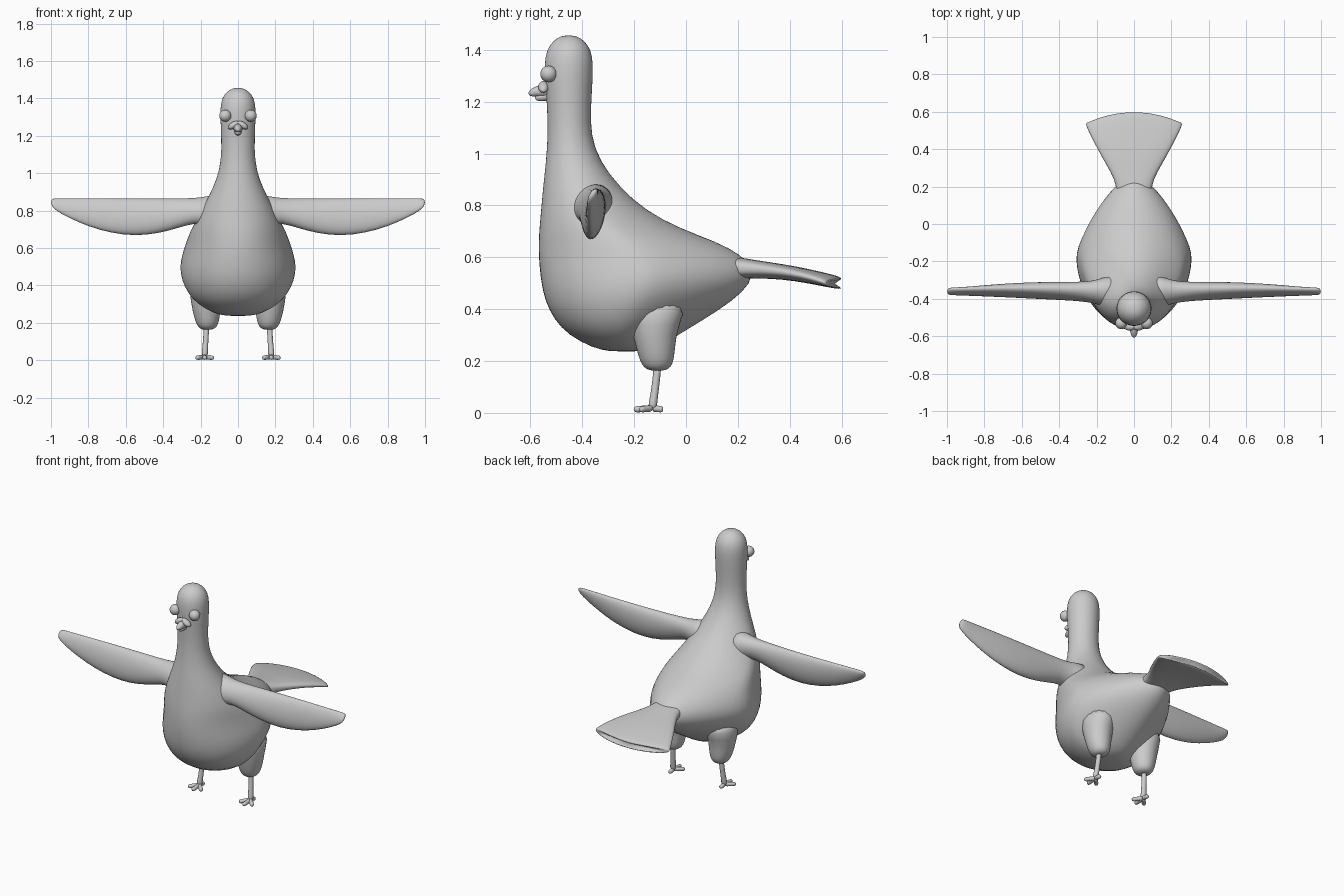
import bpy, bmesh
from math import sin, cos, pi, copysign
from mathutils import Vector, Matrix


def finish(name, bm, mirror=False, levels=1):
    bmesh.ops.recalc_face_normals(bm, faces=bm.faces[:])
    me = bpy.data.meshes.new(name)
    bm.to_mesh(me)
    bm.free()
    for p in me.polygons:
        p.use_smooth = True
    ob = bpy.data.objects.new(name, me)
    bpy.context.collection.objects.link(ob)
    if mirror:
        ob.modifiers.new("Mirror", 'MIRROR')
    if levels:
        s = ob.modifiers.new("Smooth", 'SUBSURF')
        s.levels = s.render_levels = levels
    return ob


def add_loft(bm, rings):
    loops = [[bm.verts.new(p) for p in r] for r in rings]
    n = len(loops[0])
    for a, b in zip(loops, loops[1:]):
        for i in range(n):
            j = (i + 1) % n
            bm.faces.new((a[i], a[j], b[j], b[i]))
    bm.faces.new(loops[0])
    bm.faces.new(loops[-1])


def add_tube(bm, path, n=8):
    # path entries: (x, y, z, radius)
    pts = [Vector(p[:3]) for p in path]
    rings = []
    for i, c in enumerate(pts):
        d = (pts[min(i + 1, len(pts) - 1)] - pts[max(i - 1, 0)]).normalized()
        q = d.to_track_quat('Z', 'Y')
        r = path[i][3]
        rings.append([c + q @ Vector((r * cos(2 * pi * k / n), r * sin(2 * pi * k / n), 0))
                      for k in range(n)])
    add_loft(bm, rings)


def ellipsoid(name, loc, radii, tilt=0, mirror=False):
    bm = bmesh.new()
    m = Matrix.Translation(loc) @ Matrix.Rotation(tilt, 4, 'Y') @ Matrix.Diagonal((*radii, 1))
    bmesh.ops.create_uvsphere(bm, u_segments=24, v_segments=14, radius=1, matrix=m)
    return finish(name, bm, mirror, 0)


# Body, neck and head: z, front y, back y, half width, rear taper
BODY = [
    (0.236, -0.29, -0.17, 0.06, 0.1), (0.25, -0.36, -0.11, 0.13, 0.2),
    (0.30, -0.455, -0.03, 0.22, 0.3), (0.36, -0.51, 0.07, 0.272, 0.4),
    (0.43, -0.545, 0.18, 0.305, 0.4), (0.50, -0.56, 0.255, 0.315, 0.4),
    (0.56, -0.567, 0.26, 0.303, 0.4), (0.61, -0.57, 0.215, 0.287, 0.4),
    (0.66, -0.57, 0.12, 0.27, 0.35), (0.71, -0.567, -0.02, 0.247, 0.28),
    (0.78, -0.56, -0.155, 0.21, 0.2), (0.87, -0.552, -0.255, 0.16, 0.1),
    (0.97, -0.54, -0.332, 0.112, 0), (1.07, -0.533, -0.367, 0.09, 0),
    (1.18, -0.535, -0.367, 0.089, 0), (1.30, -0.547, -0.358, 0.095, 0),
    (1.375, -0.545, -0.359, 0.094, 0), (1.42, -0.527, -0.377, 0.076, 0),
    (1.447, -0.497, -0.407, 0.045, 0), (1.456, -0.47, -0.434, 0.018, 0)]
rings = []
for z, yf, yb, w, k in BODY:
    ring = []
    for i in range(32):
        t = 2 * pi * i / 32
        u = -cos(t)
        ring.append((w * sin(t) * (1 - k * max(0, u)), (yf + yb) / 2 + u * (yb - yf) / 2, z))
    rings.append(ring)
bm = bmesh.new()
add_loft(bm, rings)
finish("body", bm)

# Wings: x, y centre, half thickness, top z, bottom z
WING = [
    (0.08, -0.36, 0.10, 0.90, 0.66), (0.17, -0.363, 0.075, 0.877, 0.715),
    (0.23, -0.363, 0.056, 0.868, 0.735), (0.32, -0.36, 0.05, 0.867, 0.705),
    (0.43, -0.357, 0.047, 0.867, 0.675), (0.55, -0.355, 0.043, 0.867, 0.662),
    (0.68, -0.355, 0.036, 0.867, 0.678), (0.80, -0.357, 0.028, 0.867, 0.713),
    (0.91, -0.36, 0.02, 0.867, 0.763), (0.975, -0.36, 0.017, 0.867, 0.80),
    (1.0, -0.36, 0.013, 0.862, 0.828)]
rings = []
for x, yc, h, zt, zb in WING:
    ring = []
    for i in range(16):
        t = 2 * pi * i / 16
        lean = 0.012 * sin(t)
        ring.append((x, yc + h * cos(t) + lean, (zt + zb) / 2 + sin(t) * (zt - zb) / 2))
    rings.append(ring)
bm = bmesh.new()
add_loft(bm, rings)
finish("wings", bm, mirror=True)

# Fan tail: y, centre z, half width, half thickness, corner sweep
TAIL = [
    (0.10, 0.56, 0.10, 0.05, 0), (0.20, 0.56, 0.088, 0.042, 0), (0.28, 0.553, 0.127, 0.034, 0),
    (0.37, 0.545, 0.177, 0.03, 0.005), (0.46, 0.53, 0.22, 0.028, 0.015),
    (0.54, 0.513, 0.25, 0.027, 0.035), (0.595, 0.501, 0.262, 0.025, 0.058),
    (0.607, 0.498, 0.258, 0.017, 0.063)]
rings = []
for y, zc, w, h, sweep in TAIL:
    ring = []
    for i in range(24):
        t = 2 * pi * i / 24
        c = copysign(abs(cos(t)) ** 0.9, cos(t))
        s = copysign(abs(sin(t)) ** 0.7, sin(t))
        ring.append((w * c, y - sweep * c * c, zc + h * s))
    rings.append(ring)
bm = bmesh.new()
add_loft(bm, rings)
finish("tail", bm)

# Thighs: z, centre x, centre y, half width, half depth
THIGH = [
    (0.44, 0.17, -0.11, 0.10, 0.13), (0.33, 0.17, -0.122, 0.086, 0.092),
    (0.26, 0.168, -0.118, 0.076, 0.078), (0.205, 0.165, -0.113, 0.064, 0.068),
    (0.175, 0.163, -0.111, 0.05, 0.054), (0.162, 0.165, -0.111, 0.025, 0.028)]
bm = bmesh.new()
add_loft(bm, [[(cx + rx * cos(2 * pi * i / 16), cy + ry * sin(2 * pi * i / 16), z)
               for i in range(16)] for z, cx, cy, rx, ry in THIGH])
finish("thighs", bm, mirror=True)

# Shins and toes
bm = bmesh.new()
add_tube(bm, [(0.168, -0.11, 0.19, 0.018), (0.17, -0.112, 0.15, 0.016),
              (0.175, -0.122, 0.07, 0.016), (0.178, -0.128, 0.035, 0.019),
              (0.178, -0.13, 0.014, 0.017)])
finish("shins", bm, mirror=True)
bm = bmesh.new()
for tx, ty in ((0.132, -0.178), (0.178, -0.202), (0.224, -0.178), (0.178, -0.088)):
    a, b = Vector((0.178, -0.13, 0.018)), Vector((tx, ty, 0.013))
    add_tube(bm, [(*a.lerp(b, f), r) for f, r in
                  ((0, 0.016), (0.4, 0.013), (0.75, 0.014), (0.93, 0.012), (1, 0.006))])
finish("toes", bm, mirror=True)

# Face: eyes, nose bumps, beak
ellipsoid("eyes", (0.068, -0.53, 1.307), (0.032, 0.032, 0.032), mirror=True)
ellipsoid("nose_bumps", (0.024, -0.55, 1.257), (0.033, 0.02, 0.017), 0.55, True)
bm = bmesh.new()
add_tube(bm, [(0, -0.52, 1.243, 0.03), (0, -0.555, 1.243, 0.025), (0, -0.583, 1.238, 0.02),
              (0, -0.6, 1.232, 0.013), (0, -0.606, 1.227, 0.005)], 12)
finish("upper_beak", bm)
bm = bmesh.new()
add_tube(bm, [(0, -0.52, 1.224, 0.022), (0, -0.555, 1.219, 0.018),
              (0, -0.575, 1.215, 0.013), (0, -0.582, 1.213, 0.006)], 12)
finish("lower_beak", bm)
